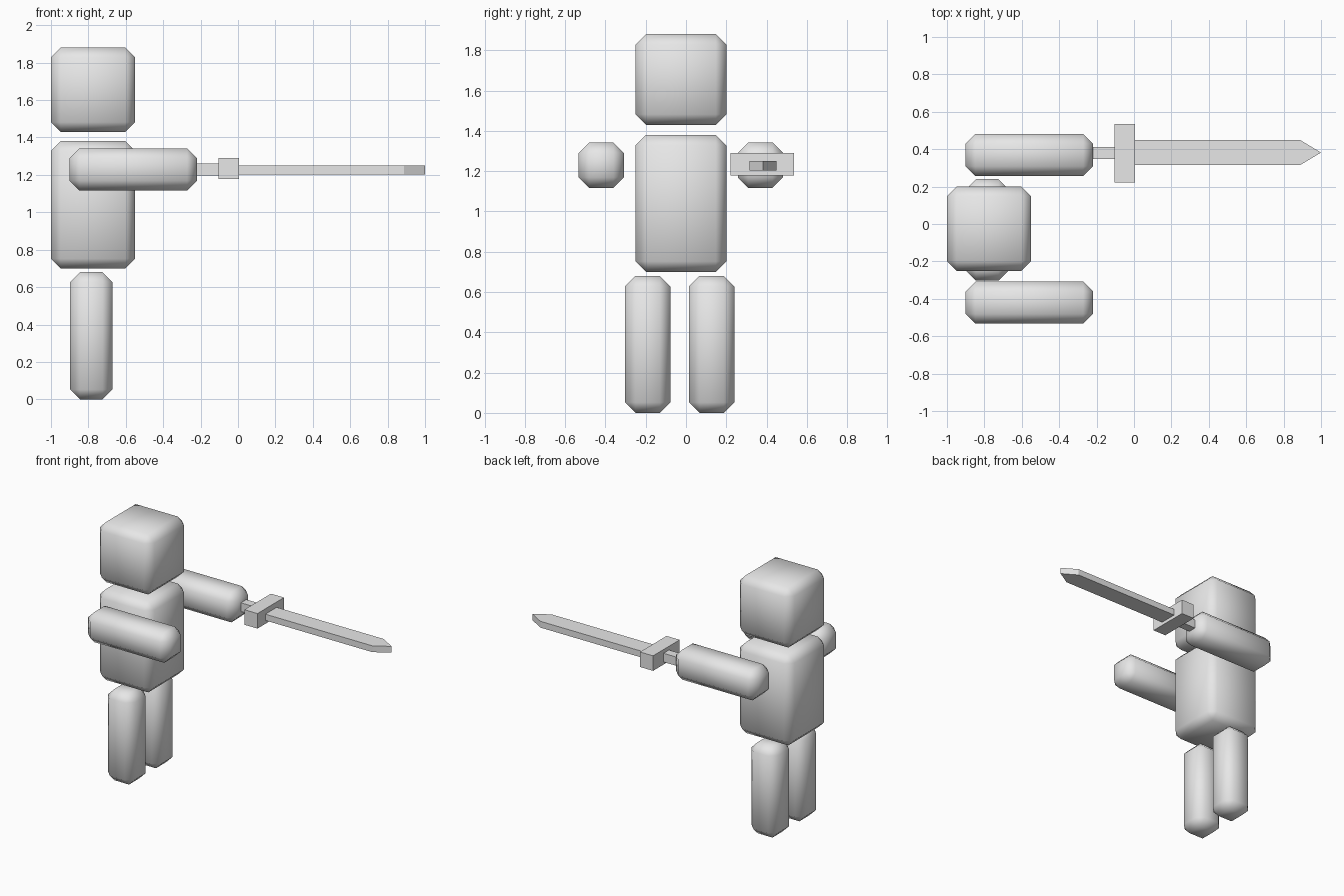
import bpy
import bmesh

cube = bpy.data.objects.get("Cube")
if cube:
    bpy.data.objects.remove(cube, do_unlink=True)

# Single plain grey
GREY = (0.8, 0.8, 0.8, 1.0)
grey = bpy.data.materials.new("plain_grey")
grey.use_nodes = True
grey.diffuse_color = GREY
grey.node_tree.nodes["Principled BSDF"].inputs["Base Color"].default_value = GREY


def add_object(name, bm, smooth=False):
    bmesh.ops.recalc_face_normals(bm, faces=bm.faces[:])
    for f in bm.faces:
        f.smooth = smooth
    mesh = bpy.data.meshes.new(name)
    bm.to_mesh(mesh)
    bm.free()
    mesh.materials.append(grey)
    obj = bpy.data.objects.new(name, mesh)
    bpy.context.collection.objects.link(obj)
    return obj


def box(name, xs, ys, zs, chamfer=0.0):
    """Box between the given limits, optionally chamfered and smooth."""
    bm = bmesh.new()
    bmesh.ops.create_cube(bm, size=1)
    for v in bm.verts:
        for i, (lo, hi) in enumerate((xs, ys, zs)):
            v.co[i] = lo if v.co[i] < 0 else hi
    if chamfer:
        bmesh.ops.bevel(bm, geom=bm.edges[:], offset=chamfer, offset_type='OFFSET',
                        segments=1, profile=0.5, affect='EDGES')
    return add_object(name, bm, smooth=chamfer > 0)


# Head and torso
CHAMFER = 0.052
BODY_X, BODY_Y = (-1.0, -0.55), (-0.25, 0.20)
box("head", BODY_X, BODY_Y, (1.43, 1.88), CHAMFER)
box("torso", BODY_X, BODY_Y, (0.70, 1.38), CHAMFER)

# Legs and outstretched arms
for side, leg_y, arm_y in (("right", (-0.303, -0.078), (-0.533, -0.308)),
                           ("left", (0.015, 0.24), (0.257, 0.482))):
    box(side + "_leg", (-0.897, -0.672), leg_y, (0.0, 0.68), CHAMFER)
    box(side + "_arm", (-0.90, -0.22), arm_y, (1.117, 1.342), CHAMFER)

# Sword grip and crossguard
box("sword_grip", (-0.24, -0.09), (0.348, 0.412), (1.197, 1.262))
box("sword_guard", (-0.103, 0.005), (0.222, 0.535), (1.178, 1.29))

# Blade: pointed outline extruded upwards
outline = [(0.0, 0.315), (0.888, 0.315), (1.0, 0.382), (0.888, 0.449), (0.0, 0.449)]
bm = bmesh.new()
face = bm.faces.new([bm.verts.new((x, y, 1.203)) for x, y in outline])
top = bmesh.ops.extrude_face_region(bm, geom=[face])["geom"]
for v in top:
    if isinstance(v, bmesh.types.BMVert):
        v.co.z = 1.25
add_object("sword_blade", bm)
